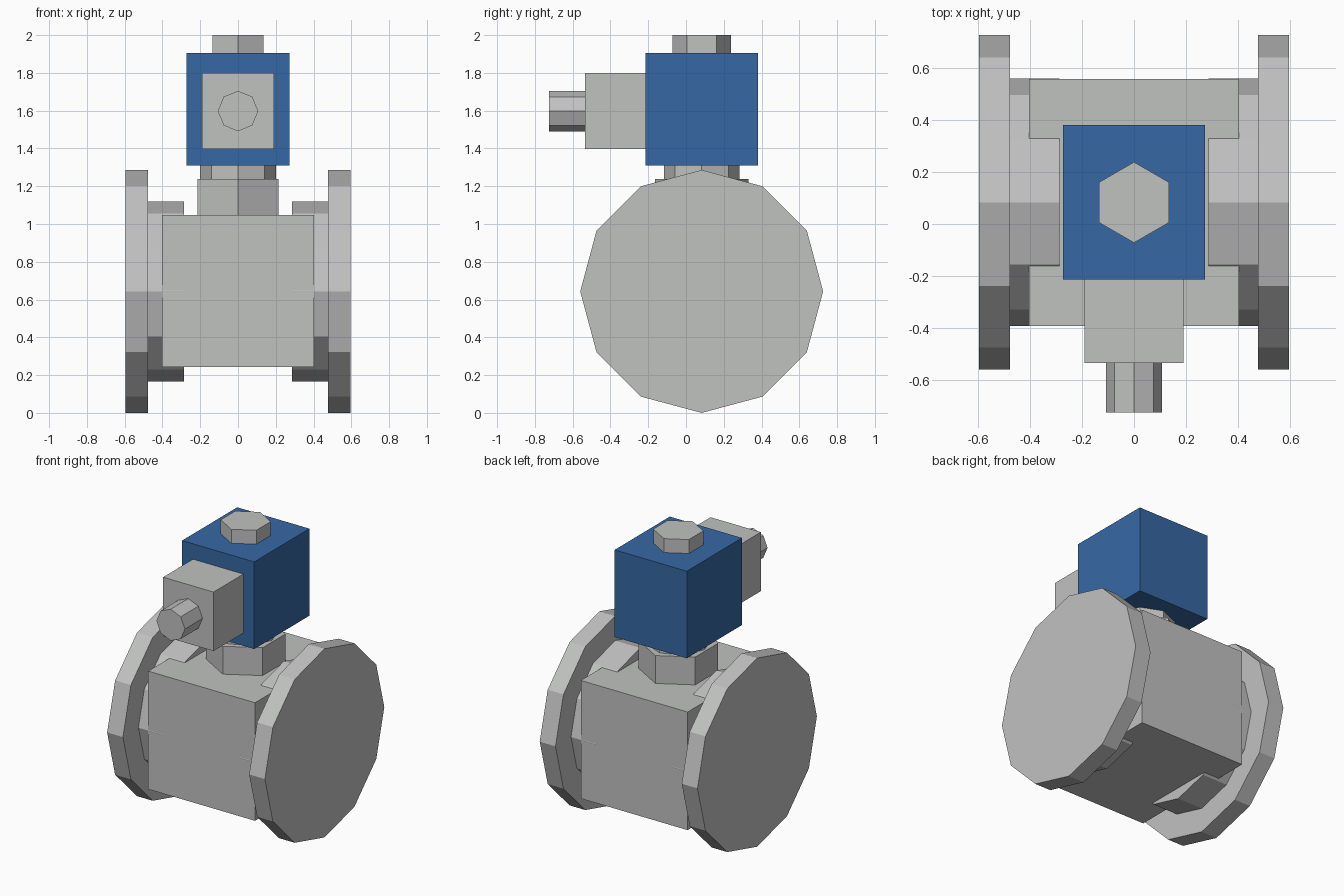
import bpy, bmesh, math
from mathutils import Matrix, Vector

if "Cube" in bpy.data.objects:
    bpy.data.objects.remove(bpy.data.objects["Cube"])


def make_material(name, rgb):
    mat = bpy.data.materials.new(name)
    mat.diffuse_color = (*rgb, 1.0)
    mat.use_nodes = True
    mat.node_tree.nodes["Principled BSDF"].inputs["Base Color"].default_value = mat.diffuse_color
    return mat


METAL = make_material("light grey metal", (0.53, 0.54, 0.53))
BLUE = make_material("blue housing", (0.037, 0.138, 0.37))

CY = 0.083   # shared centre line of the pipe and the stem
CZ = 0.643   # height of the pipe axis


def finish(name, bm, mat):
    bmesh.ops.recalc_face_normals(bm, faces=bm.faces)
    mesh = bpy.data.meshes.new(name)
    bm.to_mesh(mesh)
    bm.free()
    mesh.materials.append(mat)
    obj = bpy.data.objects.new(name, mesh)
    bpy.context.collection.objects.link(obj)
    return obj


def box(name, low, high, mat):
    low, high = Vector(low), Vector(high)
    bm = bmesh.new()
    bmesh.ops.create_cube(bm, size=1.0)
    bmesh.ops.scale(bm, vec=high - low, verts=bm.verts)
    bmesh.ops.translate(bm, vec=(low + high) / 2, verts=bm.verts)
    return finish(name, bm, mat)


def prism(name, sides, radius, axis, start, end, centre, mat):
    """Regular prism along an axis; one corner points up (or along y if upright)."""
    bm = bmesh.new()
    bmesh.ops.create_cone(bm, cap_ends=True, segments=sides, radius1=radius,
                          radius2=radius, depth=abs(end - start))
    # put a corner on local +y, then tip the prism onto its axis
    first = bm.verts[:][0].co
    turn = math.pi / 2 - math.atan2(first.y, first.x)
    spin = Matrix.Rotation(turn, 4, 'Z')
    tip = {'X': Matrix.Rotation(math.pi / 2, 4, 'Z') @ Matrix.Rotation(math.pi / 2, 4, 'X'),
           'Y': Matrix.Rotation(math.pi / 2, 4, 'X'),
           'Z': Matrix.Identity(4)}[axis]
    place = Vector(centre)
    place['XYZ'.index(axis)] = (start + end) / 2
    bm.transform(Matrix.Translation(place) @ tip @ spin)
    return finish(name, bm, mat)


# Valve body
box("valve_body", (-0.403, CY - 0.475, 0.243), (0.403, CY + 0.475, 1.048), METAL)

# Pipe collars and end flanges on both sides
for side, label in ((-1, "left"), (1, "right")):
    prism(label + "_collar", 12, 0.476, 'X', side * 0.287, side * 0.476,
          (0, CY, CZ), METAL)
    prism(label + "_flange", 12, 0.643, 'X', side * 0.476, side * 0.595,
          (0, CY, CZ), METAL)

# Stem between body and coil
prism("bonnet_nut", 6, 0.247, 'Z', 1.048, 1.238, (0, CY, 0), METAL)
prism("stem", 8, 0.2, 'Z', 1.238, 1.311, (0, CY, 0), METAL)

# Coil housing and its top nut
box("coil_housing", (-0.272, CY - 0.297, 1.311), (0.272, CY + 0.297, 1.905), BLUE)
prism("top_nut", 6, 0.155, 'Z', 1.905, 2.0, (0, CY, 0), METAL)

# Electrical connector and cable gland at the front
box("connector", (-0.19, -0.535, 1.398), (0.19, CY - 0.297, 1.8), METAL)
prism("cable_gland", 8, 0.107, 'Y', -0.725, -0.535, (0, 0, 1.598), METAL)
